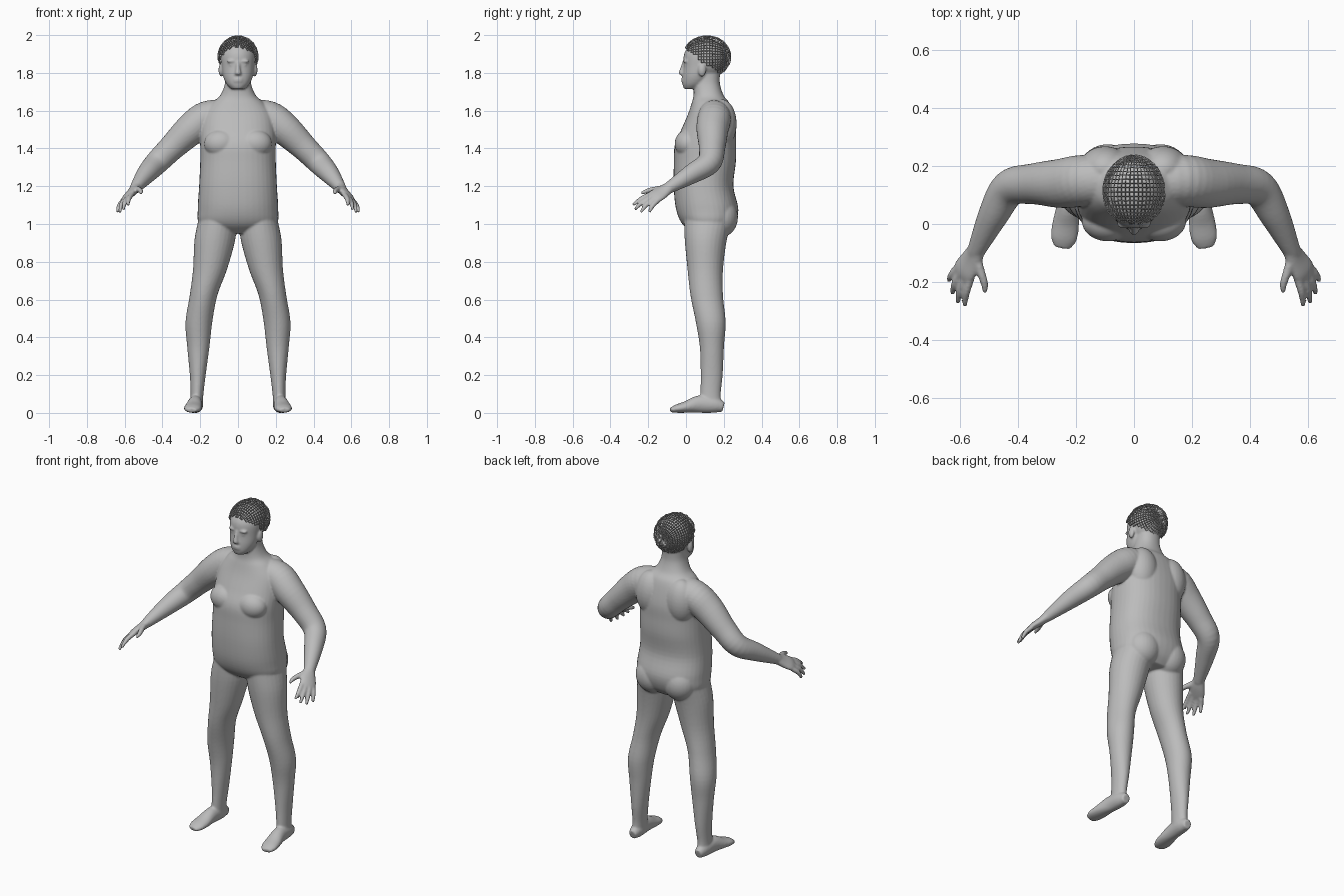
import bpy, bmesh, math, random
from mathutils import Vector, Matrix

cube = bpy.data.objects.get("Cube")
if cube:
    bpy.data.objects.remove(cube, do_unlink=True)

grey = bpy.data.materials.new("plain_grey")
grey.use_nodes = True
grey.diffuse_color = (0.5, 0.5, 0.5, 1)
grey.node_tree.nodes["Principled BSDF"].inputs["Base Color"].default_value = (0.5, 0.5, 0.5, 1)


def make_object(name, bm):
    mesh = bpy.data.meshes.new(name)
    bm.to_mesh(mesh)
    bm.free()
    mesh.materials.append(grey)
    obj = bpy.data.objects.new(name, mesh)
    bpy.context.collection.objects.link(obj)
    return obj


def spline(points, steps=5):
    """Catmull-Rom curve through stations of (x, y, z, width, depth)."""
    pts = [Vector(p) for p in points]
    pts = [pts[0]] + pts + [pts[-1]]
    out = []
    for a, b, c, d in zip(pts, pts[1:], pts[2:], pts[3:]):
        for i in range(steps):
            t = i / steps
            out.append(0.5 * (2 * b + (c - a) * t + (2 * a - 5 * b + 4 * c - d) * t * t
                              + (3 * b - a - 3 * c + d) * t ** 3))
    return out + [pts[-1]]


def loft(bm, stations, side=1, ref=(1, 0, 0), power=1.0, sides=28, upright=False):
    """Closed tube of oval rings; side -1 builds the mirrored part."""
    path = spline(stations)
    centres = [Vector(p[:3]) for p in path]
    rings = []
    for i, p in enumerate(path):
        tangent = (centres[min(i + 1, len(path) - 1)] - centres[max(i - 1, 0)]).normalized()
        if upright:
            tangent = Vector((0, 0, 1))
        u = Vector(ref)
        u = (u - tangent * u.dot(tangent)).normalized()
        v = tangent.cross(u)
        ring = []
        for k in range(sides):
            ang = math.tau * k / sides
            c, s = math.cos(ang), math.sin(ang)
            co = centres[i] + u * p[3] * math.copysign(abs(c) ** power, c) \
                + v * p[4] * math.copysign(abs(s) ** power, s)
            ring.append(bm.verts.new((co.x * side, co.y, co.z)))
        rings.append(ring)
    for lo, hi in zip(rings, rings[1:]):
        for k in range(sides):
            n = (k + 1) % sides
            bm.faces.new((lo[k], lo[n], hi[n], hi[k]))
    bm.faces.new(rings[0][::-1])
    bm.faces.new(rings[-1])


def ball(bm, centre, size, segments=28):
    m = Matrix.Translation(centre) @ Matrix.Diagonal((*size, 1))
    bmesh.ops.create_uvsphere(bm, u_segments=segments, v_segments=18, radius=1, matrix=m)


body = bmesh.new()

# Torso and neck
loft(body, [(0, .13, .95, .12, .09), (0, .12, 1.0, .205, .14), (0, .112, 1.08, .213, .165),
            (0, .093, 1.2, .206, .158), (0, .1, 1.33, .2, .164), (0, .103, 1.42, .2, .162),
            (0, .12, 1.5, .2, .145), (0, .13, 1.58, .185, .12), (0, .13, 1.64, .14, .1),
            (0, .12, 1.68, .095, .08), (0, .11, 1.74, .07, .07), (0, .11, 1.8, .065, .07)],
     power=.88, sides=40, upright=True)

# Head: jaw and face, skull, nose, mouth
loft(body, [(0, .03, 1.715, .035, .04), (0, .045, 1.74, .06, .064), (0, .058, 1.78, .078, .077),
            (0, .07, 1.83, .085, .084), (0, .09, 1.9, .09, .1), (0, .1, 1.95, .07, .08)],
     sides=36, upright=True)
ball(body, (0, .105, 1.875), (.093, .115, .108))
loft(body, [(0, -.008, 1.86, .009, .01), (0, -.02, 1.82, .012, .013), (0, -.023, 1.795, .018, .014),
            (0, -.012, 1.785, .012, .008)], upright=True, sides=16)
for z in (1.768, 1.756):
    ball(body, (0, -.012, z), (.028, .014, .007), 16)

palm_across = (.045, .04, -.035)
for s in (1, -1):
    # Face details, chest and seat
    ball(body, (s * .035, -.002, 1.862), (.026, .014, .008), 16)
    ball(body, (s * .033, .002, 1.842), (.014, .012, .009), 16)
    ball(body, (s * .09, .085, 1.815), (.013, .021, .035), 16)
    ball(body, (s * .09, .01, 1.425), (.09, .07, .075))
    ball(body, (s * .09, .185, 1.035), (.1, .09, .105))
    ball(body, (s * .1, .19, 1.53), (.09, .078, .13))

    # Leg
    loft(body, [(.105, .12, 1.04, .1, .13), (.122, .105, .92, .108, .112), (.148, .102, .76, .09, .094),
                (.183, .11, .62, .073, .086), (.207, .131, .48, .071, .079), (.21, .137, .35, .059, .064),
                (.213, .136, .2, .042, .058), (.217, .13, .1, .034, .054), (.22, .13, .04, .034, .058)],
         s, upright=True)
    # Foot
    loft(body, [(.22, .198, .03, .024, .026), (.221, .15, .042, .036, .042), (.227, .07, .046, .038, .046),
                (.235, 0, .031, .046, .031), (.242, -.05, .022, .045, .022), (.248, -.082, .014, .028, .012)], s)
    # Shoulder and arm
    loft(body, [(.04, .14, 1.585, .07, .07), (.16, .15, 1.565, .088, .088), (.25, .14, 1.5, .085, .085),
                (.35, .138, 1.405, .07, .07), (.43, .122, 1.325, .063, .063), (.485, .03, 1.265, .052, .052),
                (.54, -.085, 1.195, .033, .031), (.55, -.105, 1.18, .031, .025)], s, ref=palm_across)
    # Palm
    loft(body, [(.542, -.09, 1.193, .032, .026), (.56, -.125, 1.17, .043, .023),
                (.583, -.16, 1.148, .048, .019), (.594, -.178, 1.135, .04, .014)], s, ref=palm_across)
    # Fingers: knuckle and tip
    fingers = [((.56, -.18, 1.16), (.582, -.282, 1.1)), ((.578, -.175, 1.148), (.607, -.272, 1.077)),
               ((.595, -.165, 1.137), (.626, -.24, 1.062)), ((.606, -.148, 1.125), (.638, -.195, 1.062))]
    for knuckle, tip in fingers:
        a, b = Vector(knuckle), Vector(tip)
        mid = a.lerp(b, .5) + Vector((.006, -.004, .005))
        loft(body, [(*a, .014, .014), (*mid, .013, .013), (*b, .008, .008)], s, palm_across, sides=14)
    # Thumb
    loft(body, [(.548, -.11, 1.185, .024, .018), (.528, -.165, 1.183, .016, .015),
                (.515, -.205, 1.175, .013, .013), (.513, -.237, 1.162, .008, .008)], s, palm_across, sides=14)

bmesh.ops.recalc_face_normals(body, faces=body.faces)
body_obj = make_object("body", body)
remesh = body_obj.modifiers.new("merge", 'REMESH')
remesh.mode = 'VOXEL'
remesh.voxel_size = .006
remesh.use_smooth_shade = True
soften = body_obj.modifiers.new("soften", 'SMOOTH')
soften.factor = .5
soften.iterations = 5

# Hair: loose lattice of locks running front to back over the scalp
random.seed(4)
hair = bmesh.new()
bmesh.ops.create_uvsphere(hair, u_segments=44, v_segments=26, radius=1,
                          matrix=Matrix.Rotation(math.pi / 2, 4, 'X'))
for v in hair.verts:
    swell = 1 + random.uniform(-.03, .015)
    v.co = Vector((0, .11, 1.885)) + Vector((v.co.x * .106, v.co.y * .126, v.co.z * .112)) * swell
low = [v for v in hair.verts if v.co.z < 1.925 - .8 * v.co.y + random.uniform(-.012, .012)]
bmesh.ops.delete(hair, geom=low, context='VERTS')
hair_obj = make_object("hair", hair)
wire = hair_obj.modifiers.new("strands", 'WIREFRAME')
wire.thickness = .005
wire.use_boundary = True
wire.use_even_offset = False
